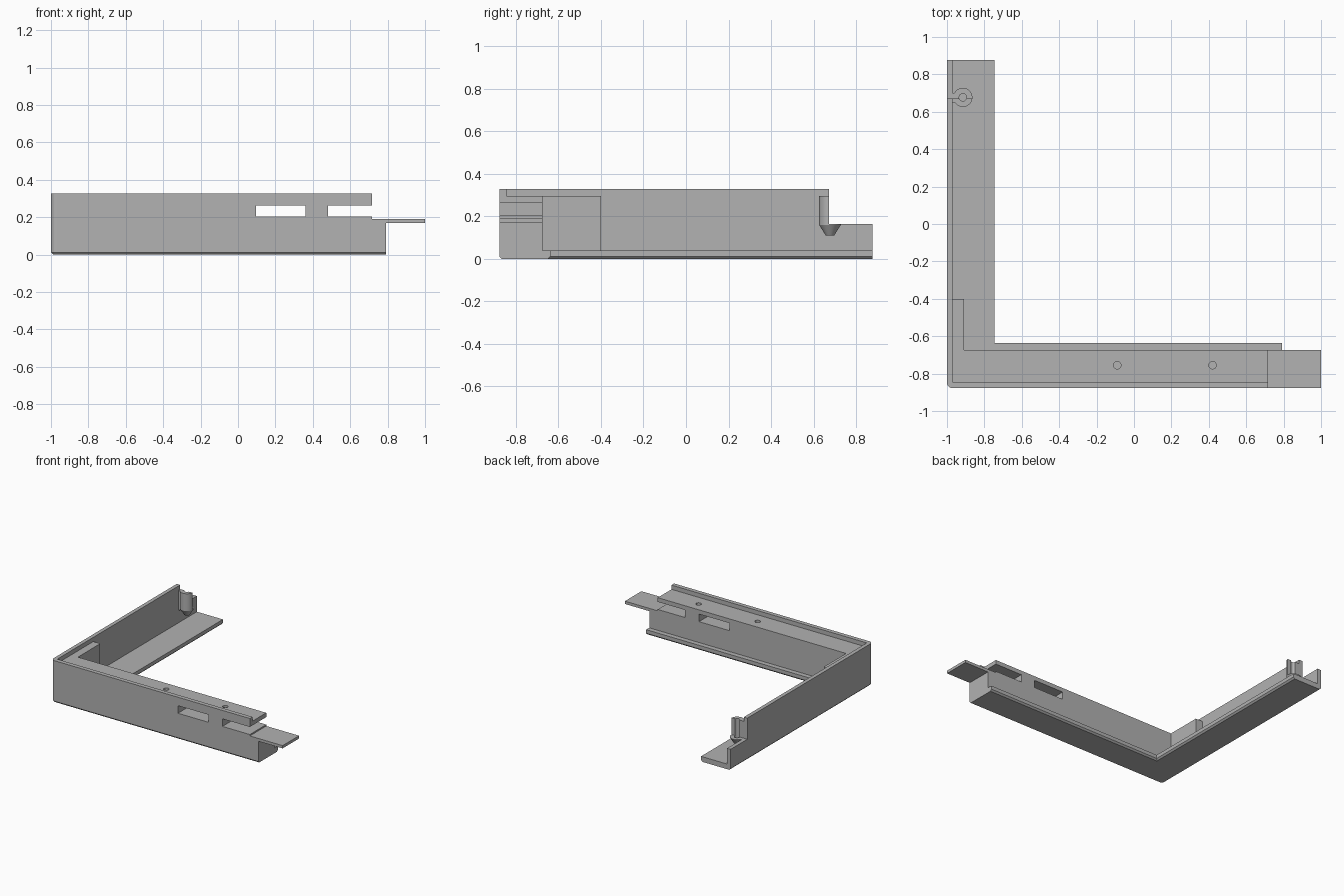
import bpy, bmesh, math
from mathutils import Matrix, Vector

cube = bpy.data.objects.get("Cube")
if cube:
    bpy.data.objects.remove(cube, do_unlink=True)

grey = bpy.data.materials.new("plain grey")
grey.use_nodes = True
grey.diffuse_color = (0.445, 0.445, 0.445, 1)
grey.node_tree.nodes["Principled BSDF"].inputs["Base Color"].default_value = grey.diffuse_color


def finish(name, bm):
    """Turn a bmesh into a named object."""
    bmesh.ops.recalc_face_normals(bm, faces=bm.faces)
    mesh = bpy.data.meshes.new(name)
    bm.to_mesh(mesh)
    bm.free()
    obj = bpy.data.objects.new(name, mesh)
    obj.data.materials.append(grey)
    bpy.context.collection.objects.link(obj)
    return obj


def loft(name, loops):
    """Solid through matching outlines, each given as (points, z)."""
    bm = bmesh.new()
    rings = [[bm.verts.new((x, y, z)) for x, y in pts] for pts, z in loops]
    n = len(rings[0])
    for low, high in zip(rings, rings[1:]):
        for i in range(n):
            j = (i + 1) % n
            bm.faces.new((low[i], low[j], high[j], high[i]))
    bm.faces.new(rings[0][::-1])
    bm.faces.new(rings[-1])
    return finish(name, bm)


def box(name, x, y, z):
    pts = [(x[0], y[0]), (x[1], y[0]), (x[1], y[1]), (x[0], y[1])]
    return loft(name, [(pts, z[0]), (pts, z[1])])


def drill(name, x, y, radius, z):
    pts = [(x + radius * math.cos(a * math.tau / 24),
            y + radius * math.sin(a * math.tau / 24)) for a in range(24)]
    return loft(name, [(pts, z[0]), (pts, z[1])])


def cut(obj, cutters):
    """Subtract each cutter, then remove it."""
    for cutter in cutters:
        cutter.hide_render = True
        mod = obj.modifiers.new("cut", "BOOLEAN")
        mod.operation = "DIFFERENCE"
        mod.solver = "EXACT"
        mod.object = cutter
        bpy.context.view_layer.objects.active = obj
        bpy.ops.object.modifier_apply(modifier=mod.name)
        bpy.data.objects.remove(cutter, do_unlink=True)


def outer_corner(inset=0.0):
    """Rounded outside corner of the L."""
    r = 0.03 - inset
    return [(-0.97 - r * math.cos(t), -0.848 - r * math.sin(t))
            for t in (i * math.pi / 12 for i in range(7))]


def base_outline(i):
    return ([(-0.745 - i, 0.878), (-1 + i, 0.878)] + outer_corner(i)
            + [(0.79, -0.878 + i), (0.79, -0.637 - i), (-0.745 - i, -0.637 - i)])


# Base plate with chamfered long edges
loft("base_plate", [(base_outline(0.012), 0), (base_outline(0), 0.012), (base_outline(0), 0.04)])

# Front bar, side wall and corner block
body_outline = ([(-0.97, 0.878), (-1, 0.878)] + outer_corner()
                + [(0.79, -0.878), (0.79, -0.675), (-0.91, -0.675), (-0.91, -0.4), (-0.97, -0.4)])
body = loft("frame_body", [(body_outline, 0.04), (body_outline, 0.328)])
cut(body, [
    box("ledge_cutter", (-0.97, 1.1), (-0.845, 0), (0.295, 0.5)),
    box("wall_step_cutter", (-1.1, -0.9), (0.672, 1), (0.163, 0.5)),
    box("slot_cutter", (0.096, 0.36), (-1, -0.5), (0.203, 0.262)),
    box("end_slot_cutter", (0.48, 0.9), (-1, -0.5), (0.203, 0.262)),
    box("end_step_cutter", (0.717, 0.9), (-1, -0.5), (0.192, 0.5)),
    drill("hole_cutter", -0.09, -0.755, 0.02, (0.1, 0.4)),
    drill("hole_cutter", 0.42, -0.755, 0.02, (0.1, 0.4)),
])

# Thin end tongue
box("end_tongue", (0.79, 1.0), (-0.878, -0.675), (0.17, 0.192))

# Pin socket: hollow boss with a tapered foot, open toward the back
bm = bmesh.new()
profile = [(0, 0.13), (0.02, 0.13), (0.02, 0.295), (0.051, 0.295),
           (0.051, 0.16), (0.02, 0.11), (0, 0.11)]
verts = [bm.verts.new((r, 0, z)) for r, z in profile]
edges = [bm.edges.new(pair) for pair in zip(verts, verts[1:])]
bmesh.ops.spin(bm, geom=verts + edges, cent=(0, 0, 0), axis=(0, 0, 1),
               angle=math.tau, steps=32, use_duplicate=False)
bmesh.ops.remove_doubles(bm, verts=bm.verts, dist=0.0005)
bmesh.ops.transform(bm, matrix=Matrix.Translation(Vector((-0.915, 0.677, 0))), verts=bm.verts)
socket = finish("pin_socket", bm)
cut(socket, [box("socket_cutter", (-1.1, -0.8), (0.672, 1), (0.163, 0.5))])
bpy.ops.object.select_all(action="DESELECT")
socket.select_set(True)
bpy.context.view_layer.objects.active = socket
bpy.ops.object.shade_smooth_by_angle(angle=math.radians(30))

# Webs joining the socket to the side wall
box("socket_web", (-0.971, -0.945), (0.65, 0.672), (0.163, 0.295))
box("socket_foot_web", (-0.971, -0.955), (0.65, 0.7), (0.14, 0.163))
